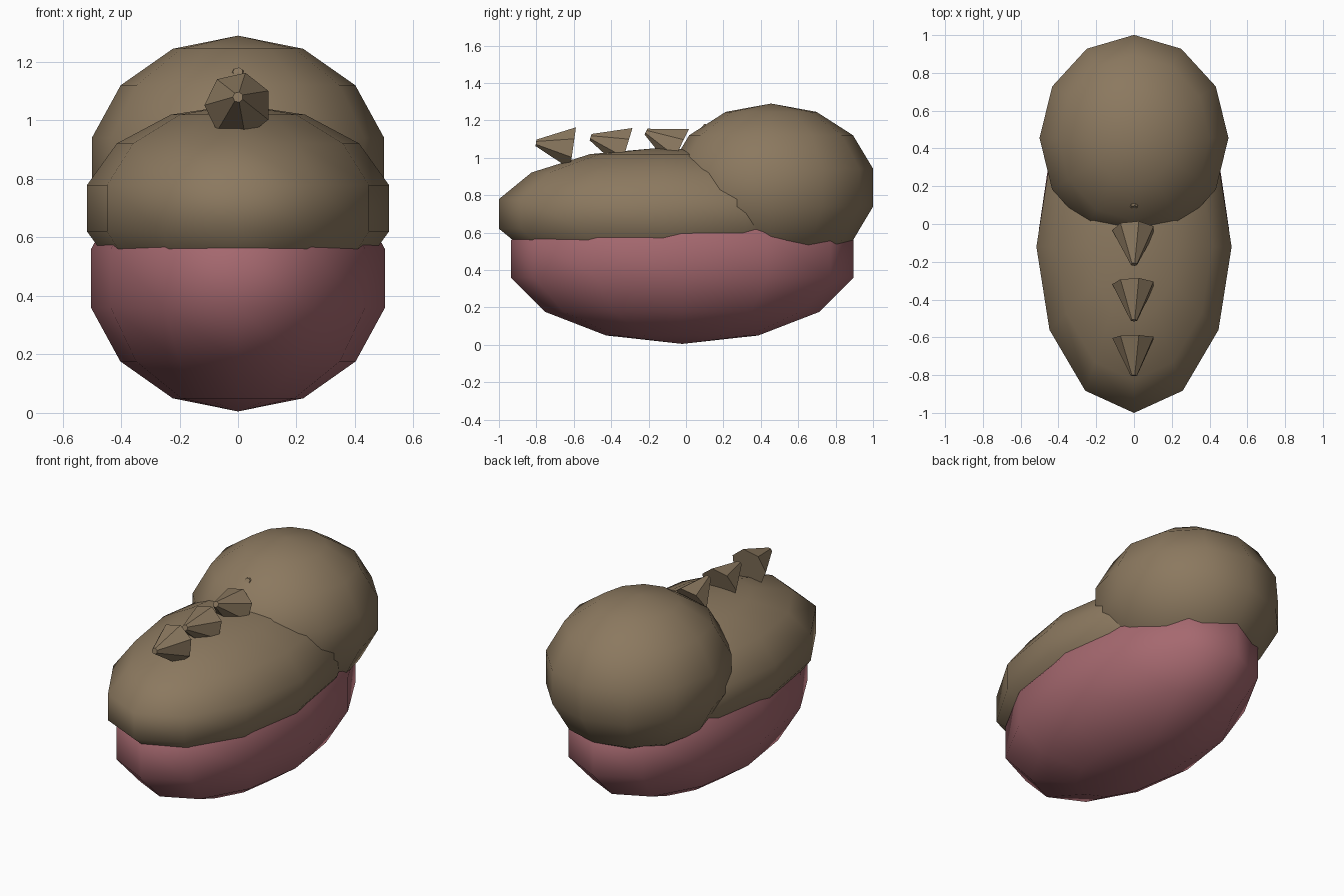
import bpy
from math import radians
from mathutils import Matrix

if "Cube" in bpy.data.objects:
    bpy.data.objects.remove(bpy.data.objects["Cube"])


def material(name, rgb):
    m = bpy.data.materials.new(name)
    m.diffuse_color = (*rgb, 1)
    m.use_nodes = True
    m.node_tree.nodes["Principled BSDF"].inputs["Base Color"].default_value = m.diffuse_color
    return m


brown = material("brown", (0.26, 0.19, 0.115))
pink = material("pink", (0.38, 0.14, 0.16))


def ellipsoid(name, centre, radii, mat):
    """Smooth low-poly sphere, 12 segments by 7 rings."""
    bpy.ops.mesh.primitive_uv_sphere_add(segments=12, ring_count=7, radius=1, location=centre)
    ob = bpy.context.object
    ob.name = name
    ob.data.transform(Matrix.Diagonal((*radii, 1)))
    ob.data.materials.append(mat)
    bpy.ops.object.shade_smooth()
    return ob


# Belly, back and rounded rear lump
ellipsoid("belly", (0, -0.02, 0.46), (0.515, 0.938, 0.455), pink)
ellipsoid("back", (0, -0.12, 0.70), (0.53, 0.903, 0.355), brown)
ellipsoid("rear_lump", (0, 0.455, 0.84), (0.513, 0.56, 0.45), brown)

# Row of blunt seven-sided spikes, each tilted further up (the last is mostly buried)
LENGTH = 0.20
for i in range(4):
    bpy.ops.mesh.primitive_cone_add(vertices=7, radius1=0.115, radius2=0.018, depth=LENGTH)
    spike = bpy.context.object
    spike.name = f"spike_{i + 1}"
    spike.data.transform(Matrix.Translation((0, 0, LENGTH / 2)))
    spike.data.transform(Matrix.Rotation(radians(90), 4, 'Z'))
    spike.location = (0, -0.604 + 0.285 * i, 1.052)
    spike.rotation_euler.x = radians(90 - (8 + 9 * i))
    spike.data.materials.append(brown)
